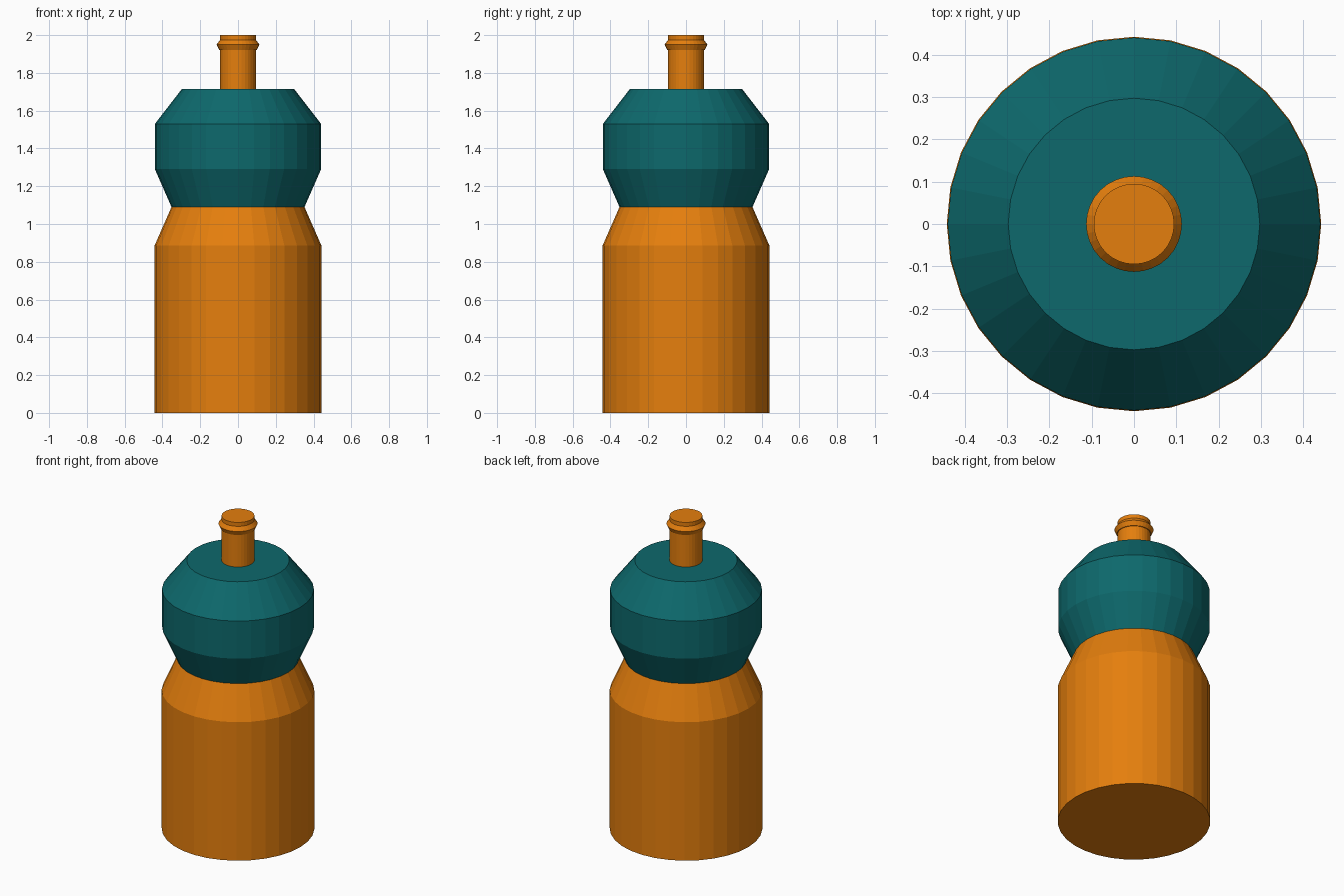
import bpy, bmesh
from math import cos, sin, tau

if "Cube" in bpy.data.objects:
    bpy.data.objects.remove(bpy.data.objects["Cube"])

SIDES = 32


def material(name, color):
    m = bpy.data.materials.new(name)
    m.diffuse_color = color
    m.use_nodes = True
    m.node_tree.nodes["Principled BSDF"].inputs["Base Color"].default_value = m.diffuse_color
    return m


def lathe(name, profile, mat):
    """Closed, flat-shaded turned solid from (radius, height) points."""
    bm = bmesh.new()
    rings = [[bm.verts.new((r * cos(tau * i / SIDES), r * sin(tau * i / SIDES), z))
              for i in range(SIDES)] for r, z in profile]
    for a, b in zip(rings, rings[1:]):
        for i in range(SIDES):
            j = (i + 1) % SIDES
            bm.faces.new((a[i], a[j], b[j], b[i]))
    bm.faces.new(rings[0][::-1])
    bm.faces.new(rings[-1])
    mesh = bpy.data.meshes.new(name)
    bm.to_mesh(mesh)
    bm.free()
    mesh.materials.append(mat)
    obj = bpy.data.objects.new(name, mesh)
    bpy.context.collection.objects.link(obj)
    return obj


orange = material("orange_plastic", (0.78, 0.21, 0.004, 1))
teal = material("teal_plastic", (0.004, 0.14, 0.15, 1))

# Lower bottle with tapered grip
lathe("bottle_body", [(0.442, 0), (0.442, 0.885), (0.352, 1.09)], orange)

# Upper bottle and shoulder
lathe("bottle_top", [(0.352, 1.09), (0.44, 1.29), (0.44, 1.53), (0.297, 1.715)], teal)

# Drinking spout with pull ring
lathe("spout", [(0.095, 1.715), (0.095, 1.922), (0.1, 1.922),
                (0.113, 1.95), (0.095, 1.975), (0.095, 2.0)], orange)
